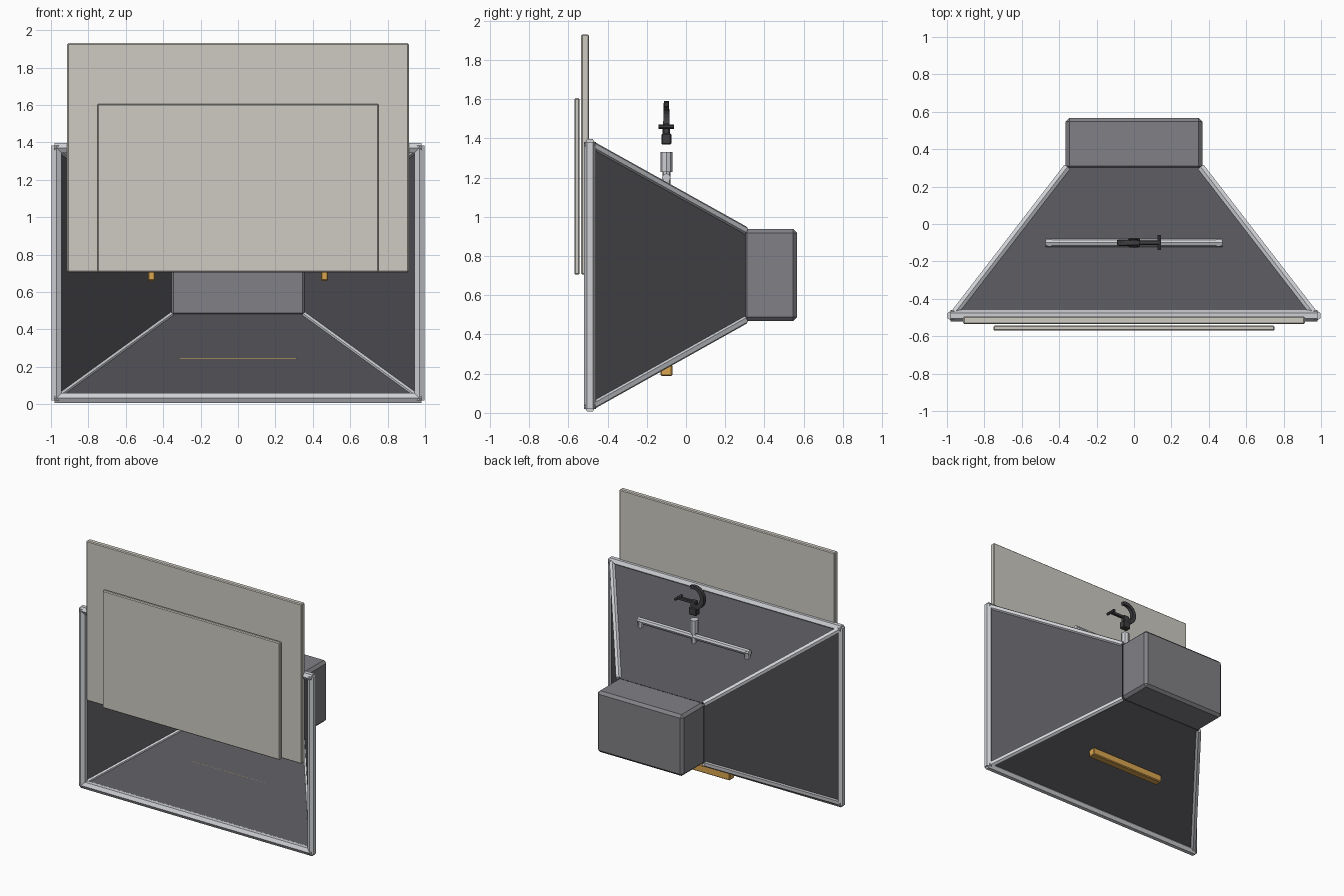
import bpy, bmesh, math
from mathutils import Vector

if "Cube" in bpy.data.objects:
    bpy.data.objects.remove(bpy.data.objects["Cube"])


def material(name, rgb):
    m = bpy.data.materials.new(name)
    m.diffuse_color = (*rgb, 1)
    m.use_nodes = True
    m.node_tree.nodes["Principled BSDF"].inputs["Base Color"].default_value = m.diffuse_color
    return m


DARK = material("dark_panel", (0.09, 0.09, 0.10))
MID = material("mid_grey", (0.22, 0.22, 0.24))
METAL = material("light_metal", (0.62, 0.63, 0.66))
BLACK = material("black_metal", (0.05, 0.05, 0.055))
BEIGE = material("beige", (0.62, 0.60, 0.54))
ORANGE = material("orange", (0.70, 0.38, 0.08))


def make(name, bm, mat):
    bmesh.ops.recalc_face_normals(bm, faces=bm.faces)
    me = bpy.data.meshes.new(name)
    bm.to_mesh(me)
    bm.free()
    me.materials.append(mat)
    ob = bpy.data.objects.new(name, me)
    bpy.context.collection.objects.link(ob)
    return ob


def box(name, lo, hi, mat, bevel=0.006):
    bm = bmesh.new()
    bmesh.ops.create_cube(bm, size=1)
    for v in bm.verts:
        v.co = [(a + b) / 2 + c * (b - a) for a, b, c in zip(lo, hi, v.co)]
    if bevel:
        bmesh.ops.bevel(bm, geom=bm.edges[:], offset=bevel, segments=1, affect='EDGES')
    return make(name, bm, mat)


def bar(name, a, b, r, mat, sides=6, up=(0, 1, 0)):
    """Flat-faced bar from a to b with a corner pointing along 'up'."""
    a, b = Vector(a), Vector(b)
    d = (b - a).normalized()
    u = Vector(up)
    u = (u - d * u.dot(d)).normalized()
    w = d.cross(u)
    bm = bmesh.new()
    rings = []
    for p in (a, b):
        rings.append([bm.verts.new(p + r * (u * math.cos(t) + w * math.sin(t)))
                      for t in (2 * math.pi * i / sides for i in range(sides))])
    for i in range(sides):
        j = (i + 1) % sides
        bm.faces.new((rings[0][i], rings[0][j], rings[1][j], rings[1][i]))
    for ring in rings:
        bm.faces.new(ring)
    return make(name, bm, mat)


# Funnel hood: four panels between front opening and rear opening
def corners(x, y, z0, z1):
    return [Vector(c) for c in ((-x, y, z0), (x, y, z0), (x, y, z1), (-x, y, z1))]


front = corners(0.97, -0.49, 0.033, 1.37)
rear = corners(0.36, 0.30, 0.475, 0.93)
for i, side in enumerate(("floor", "right", "roof", "left")):
    j = (i + 1) % 4
    bm = bmesh.new()
    bm.faces.new([bm.verts.new(p) for p in (front[i], front[j], rear[j], rear[i])])
    panel = make("hood_" + side, bm, DARK)
    s = panel.modifiers.new("thickness", 'SOLIDIFY')
    s.thickness = 0.014
    s.offset = 0
    # Front frame and corner rails
    d = (front[j] - front[i]).normalized() * 0.012
    bar("front_frame_" + side, front[i] - d, front[j] + d, 0.03, METAL)
    bar(f"corner_rail_{i}", front[i], rear[i], 0.023, METAL, up=(0, 0, 1))

# Rear housing
box("rear_housing", (-0.365, 0.29, 0.468), (0.365, 0.567, 0.938), MID, 0.02)

# Front plates
box("large_plate", (-0.913, -0.535, 0.705), (0.913, -0.495, 1.93), BEIGE)
box("small_plate", (-0.752, -0.57, 0.705), (0.752, -0.543, 1.605), BEIGE)

# Orange floor grip and hanging inner grips
Y = -0.1
box("floor_grip", (-0.32, Y - 0.03, 0.188), (0.32, Y + 0.03, 0.246), ORANGE)
for s, side in ((-1, "left"), (1, "right")):
    x = s * 0.463
    box("inner_grip_" + side, (x - 0.019, Y - 0.02, 0.66), (x + 0.019, Y + 0.02, 1.15), ORANGE)
    # Lifting handle legs
    bar("handle_leg_" + side, (s * 0.452, Y, 1.13), (s * 0.452, Y, 1.215), 0.021, METAL, 8)

# Lifting handle crossbar, centre post and sleeve
bar("handle_bar", (-0.473, Y, 1.2), (0.473, Y, 1.2), 0.022, METAL, 8)
bar("handle_post", (0, Y, 1.13), (0, Y, 1.26), 0.021, METAL, 8)
bar("handle_sleeve", (0, Y, 1.23), (0, Y, 1.33), 0.03, METAL, 8)

# Hook: base block, neck and open curved jaw swept with a square section
box("hook_base", (-0.032, Y - 0.025, 1.368), (0.032, Y + 0.025, 1.425), BLACK)
box("hook_neck", (-0.025, Y - 0.018, 1.41), (0.025, Y + 0.018, 1.475), BLACK)
bm = bmesh.new()
prev = None
N = 12
for k in range(N + 1):
    t = math.radians(285 - 215 * k / N)
    h = 0.019 - 0.007 * k / N
    ring = []
    for dr, dy in ((-h, -h), (h, -h), (h, h), (-h, h)):
        r = 0.075 + dr
        ring.append(bm.verts.new((r * math.cos(t), Y + dy, 1.503 + r * math.sin(t))))
    if prev:
        for i in range(4):
            j = (i + 1) % 4
            bm.faces.new((prev[i], prev[j], ring[j], ring[i]))
    if k in (0, N):
        bm.faces.new(ring)
    prev = ring
make("hook_jaw", bm, BLACK)

# Latch lever with T-shaped end
box("latch_stem", (0.01, Y - 0.011, 1.449), (0.138, Y + 0.011, 1.471), BLACK, 0.003)
bar("latch_tee", (0.135, Y - 0.04, 1.46), (0.135, Y + 0.04, 1.46), 0.011, BLACK, 6, (0, 0, 1))
